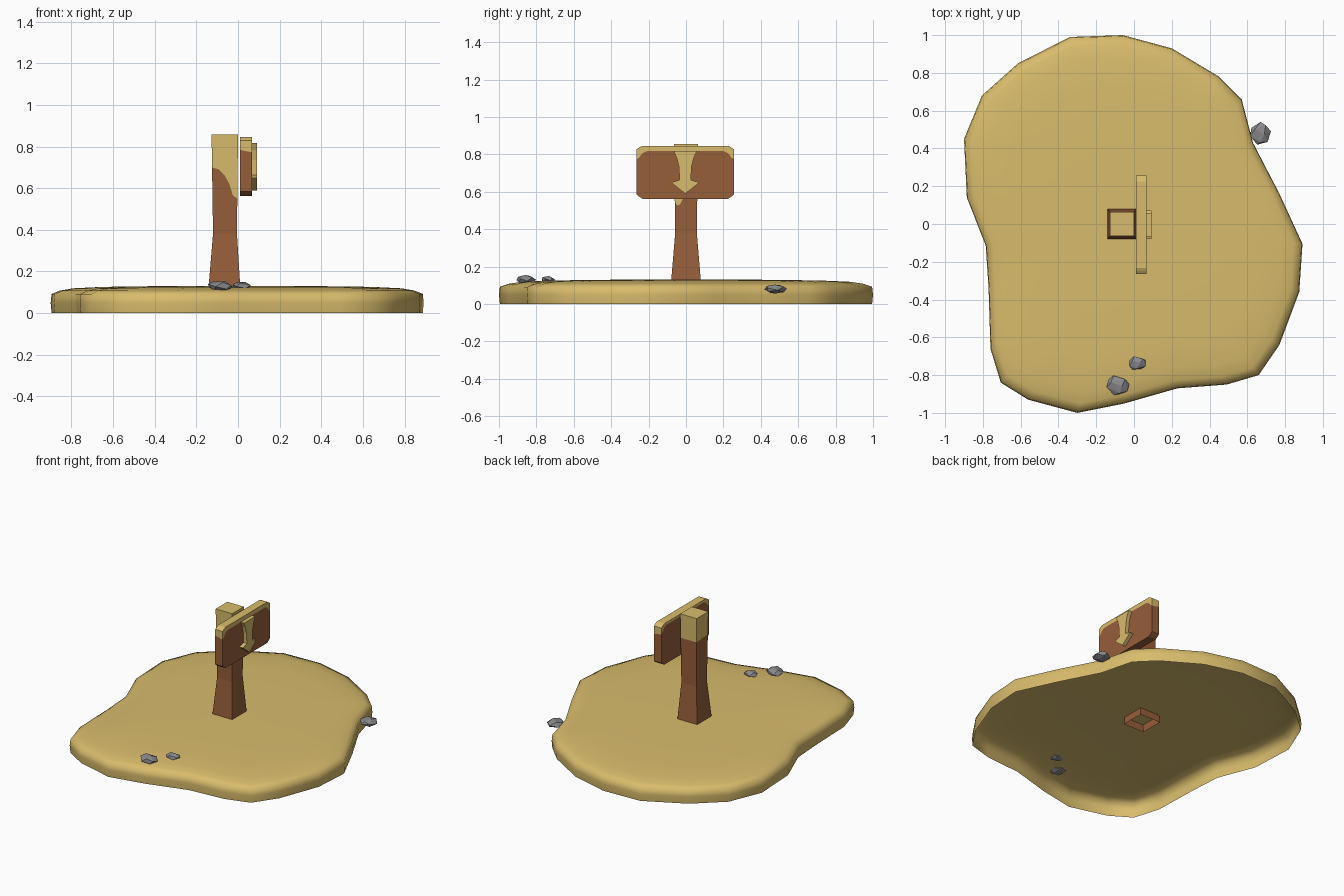
import bpy, bmesh, math, random
from mathutils import Vector

if "Cube" in bpy.data.objects:
    bpy.data.objects.remove(bpy.data.objects["Cube"])


def material(name, rgb):
    m = bpy.data.materials.new(name)
    m.diffuse_color = (*rgb, 1)
    m.use_nodes = True
    m.node_tree.nodes["Principled BSDF"].inputs["Base Color"].default_value = m.diffuse_color
    return m


SAND = material("sand", (0.69, 0.50, 0.150))
WOOD = material("brown wood", (0.31, 0.113, 0.042))
STONE = material("grey stone", (0.25, 0.25, 0.26))


def build(name, verts, faces, mats, ids=None, smooth=False, recalc=False):
    me = bpy.data.meshes.new(name)
    me.from_pydata(verts, [], faces)
    for m in mats:
        me.materials.append(m)
    for i, p in enumerate(me.polygons):
        p.material_index = ids[i] if ids else 0
        p.use_smooth = smooth
    if recalc:
        bm = bmesh.new()
        bm.from_mesh(me)
        bmesh.ops.recalc_face_normals(bm, faces=bm.faces)
        bm.to_mesh(me)
        bm.free()
    ob = bpy.data.objects.new(name, me)
    bpy.context.collection.objects.link(ob)
    return ob


def bridge(a, b, n):
    """Quads between two closed rings of n points starting at a and b."""
    return [(a + i, a + (i + 1) % n, b + (i + 1) % n, b + i) for i in range(n)]


def lerp(table, t):
    for (t0, *a), (t1, *b) in zip(table, table[1:]):
        if t <= t1:
            f = (t - t0) / (t1 - t0)
            return [p + (q - p) * f for p, q in zip(a, b)]
    return list(table[-1][1:])


# Sand island: a soft, open-bottomed shell (outline runs counter-clockwise)
outline = [(-0.06, 1.0), (-0.34, 0.99), (-0.615, 0.85), (-0.805, 0.68),
           (-0.90, 0.45), (-0.885, 0.14), (-0.785, -0.115), (-0.77, -0.34),
           (-0.76, -0.66), (-0.705, -0.84), (-0.56, -0.93), (-0.30, -1.0),
           (-0.05, -0.95), (0.23, -0.87), (0.49, -0.85), (0.66, -0.80),
           (0.77, -0.64), (0.875, -0.36), (0.892, -0.105), (0.77, 0.16),
           (0.63, 0.43), (0.57, 0.66), (0.45, 0.78), (0.20, 0.93)]
rings = [(0.995, 0.0), (1.0, 0.05), (0.995, 0.092), (0.95, 0.108),
         (0.88, 0.119), (0.72, 0.126), (0.4, 0.13)]
n = len(outline)
verts = [(x * s, y * s, z) for s, z in rings for x, y in outline]
faces = []
for r in range(len(rings) - 1):
    faces += bridge(r * n, (r + 1) * n, n)
top = (len(rings) - 1) * n
verts.append((0, 0, 0.13))
faces += [(top + i, top + (i + 1) % n, len(verts) - 1) for i in range(n)]
build("sand_island", verts, faces, [SAND], smooth=True)

# Post: flared foot, sand drift clinging to the top; sides numbered 0-4 round it
section = [(0.08, -0.145, 0.013, 0.081), (0.14, -0.14, 0.01, 0.078),
           (0.38, -0.12, -0.005, 0.058), (0.857, -0.127, 0.0, 0.064)]
drift = [(0, 0.70), (0.25, 0.69), (0.5, 0.66), (0.68, 0.62), (0.82, 0.565),
         (1, 0.55), (1.1, 0.525), (1.25, 0.535), (1.35, 0.56), (1.6, 0.64),
         (2, 0.69), (3, 0.69), (4, 0.70)]


def post_point(t, z):
    x0, x1, h = lerp(section, z)
    corners = [(x0, -h), (x1, -h), (x1, h), (x0, h)]
    i = int(t)
    a, b = Vector(corners[i]), Vector(corners[(i + 1) % 4])
    p = a.lerp(b, t - i)
    return (p.x, p.y, z)


cols = drift[:-1]
n = len(cols)
levels = [lambda h: 0.08, lambda h: 0.14, lambda h: 0.38, lambda h: h, lambda h: 0.857]
verts = [post_point(t, level(h)) for level in levels for t, h in cols]
faces, ids = [], []
for r in range(4):
    faces += bridge(r * n, (r + 1) * n, n)
    ids += [1 if r == 3 else 0] * n
faces.append(tuple(range(4 * n, 5 * n)))
ids.append(1)
build("post", verts, faces, [WOOD, SAND], ids)

# Sign board: columns of bottom, drift line and top, front and back
half, centre = 0.26, -0.004
columns = [(-half, 0.585, 0.772, 0.828), (-0.245, 0.573, 0.785, 0.838),
           (-0.228, 0.562, 0.807, 0.846), (-0.205, 0.562, 0.817, 0.846)]
columns += [(-y, b, d, t) for y, b, d, t in reversed(columns)]
X0, X1 = 0.01, 0.067
verts = []
for y, b, d, t in columns:
    for x, dz in ((X0, 0.012), (X1, 0)):
        verts += [(x, y + centre, b), (x, y + centre, d + dz), (x, y + centre, t)]
faces, ids = [], []


def add(face, mat):
    faces.append(face)
    ids.append(mat)


for c in range(len(columns) - 1):
    a, b = c * 6, c * 6 + 6
    for side in (0, 3):
        add((a + side, b + side, b + side + 1, a + side + 1), 0)
        add((a + side + 1, b + side + 1, b + side + 2, a + side + 2), 1)
    add((a, b, b + 3, a + 3), 0)
    add((a + 2, b + 2, b + 5, a + 5), 1)
for a in (0, (len(columns) - 1) * 6):
    add((a, a + 1, a + 4, a + 3), 0)
    add((a + 1, a + 2, a + 5, a + 4), 1)
build("sign_board", verts, faces, [WOOD, SAND], ids, recalc=True)

# Raised arrow pointing down, with a shaft that widens into the drift
half_arrow = [(0.062, 0.817), (0.045, 0.78), (0.034, 0.735), (0.03, 0.663), (0.076, 0.65)]
shape = [(-y, z) for y, z in half_arrow] + [(0, 0.59)] + half_arrow[::-1]
n = len(shape)
verts = [(x, y + centre, z) for x in (X1 - 0.004, 0.092) for y, z in shape]
faces = bridge(0, n, n) + [tuple(range(n)), tuple(range(n, 2 * n))]
build("arrow", verts, faces, [SAND], recalc=True)


# Stones: chipped low-poly lumps fitted to a box
def stone(name, centre, size, seed):
    rng = random.Random(seed)
    bm = bmesh.new()
    pts = []
    for i in range(14):
        z = 1 - 2 * (i + 0.5) / 14
        a = i * 2.4 + rng.uniform(-0.3, 0.3)
        r = math.sqrt(1 - z * z)
        pts.append(Vector((r * math.cos(a), r * math.sin(a), z * 0.9)))
    lo = [min(p[k] for p in pts) for k in range(3)]
    hi = [max(p[k] for p in pts) for k in range(3)]
    for p in pts:
        bm.verts.new([centre[k] + size[k] * ((p[k] - lo[k]) / (hi[k] - lo[k]) - 0.5)
                      for k in range(3)])
    bmesh.ops.convex_hull(bm, input=bm.verts)
    bmesh.ops.recalc_face_normals(bm, faces=bm.faces)
    me = bpy.data.meshes.new(name)
    bm.to_mesh(me)
    bm.free()
    me.materials.append(STONE)
    bpy.context.collection.objects.link(bpy.data.objects.new(name, me))


stone("stone_front_large", (-0.085, -0.855, 0.129), (0.12, 0.105, 0.052), 1)
stone("stone_front_small", (0.018, -0.735, 0.13), (0.085, 0.07, 0.04), 2)
stone("stone_side", (0.67, 0.48, 0.08), (0.11, 0.12, 0.048), 3)
